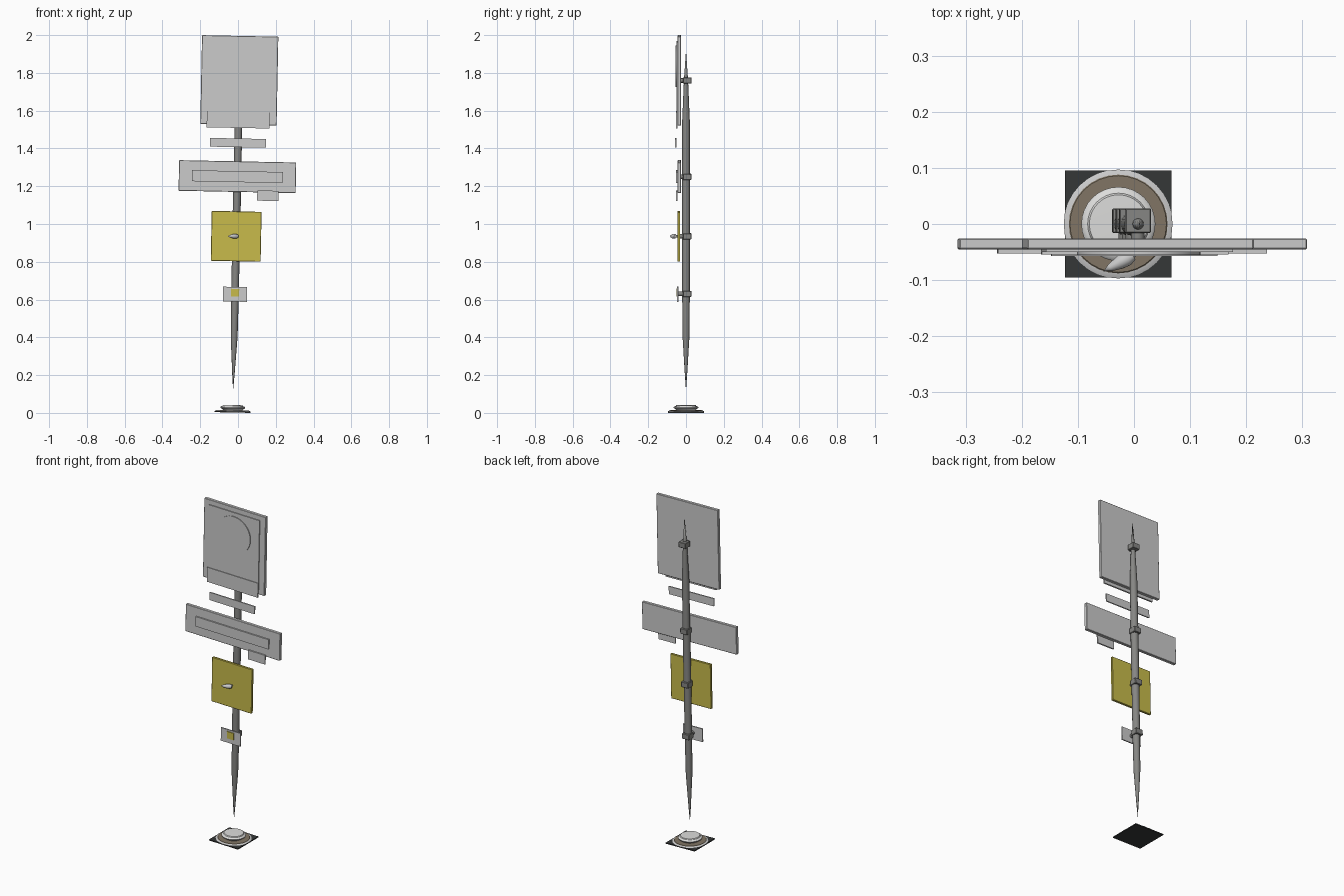
import bpy, bmesh, math
from mathutils import Matrix, Vector

cube = bpy.data.objects.get("Cube")
if cube:
    bpy.data.objects.remove(cube, do_unlink=True)

# The whole signpost leans slightly to its left about the pole tip
PIVOT = Vector((-0.026, 0, 0.12))
LEAN = (Matrix.Translation(PIVOT) @ Matrix.Rotation(math.radians(1.15), 4, 'Y')
        @ Matrix.Translation((0, 0, -PIVOT.z)))


def material(name, r, g, b):
    m = bpy.data.materials.new(name)
    m.use_nodes = True
    m.diffuse_color = (r, g, b, 1)
    m.node_tree.nodes["Principled BSDF"].inputs["Base Color"].default_value = (r, g, b, 1)
    return m


LIGHT = material("light grey", 0.6, 0.6, 0.6)
YELLOW = material("yellow", 0.58, 0.5, 0.07)
STEEL = material("steel grey", 0.24, 0.24, 0.23)
BLACK = material("charcoal", 0.035, 0.038, 0.038)
BROWN = material("brown", 0.22, 0.18, 0.13)
WHITE = material("off white", 0.72, 0.72, 0.71)


def finish(name, bm, mat, smooth=False):
    bmesh.ops.recalc_face_normals(bm, faces=bm.faces)
    mesh = bpy.data.meshes.new(name)
    bm.to_mesh(mesh)
    bm.free()
    mesh.materials.append(mat)
    ob = bpy.data.objects.new(name, mesh)
    bpy.context.collection.objects.link(ob)
    ob.matrix_world = LEAN
    if smooth:
        bpy.ops.object.select_all(action='DESELECT')
        ob.select_set(True)
        bpy.context.view_layer.objects.active = ob
        bpy.ops.object.shade_smooth_by_angle(angle=math.radians(40))
    return ob


def box(name, x, y, z, mat, bevel=0):
    """Box from (min, max) ranges, with x measured from the pole axis."""
    bm = bmesh.new()
    bmesh.ops.create_cube(bm, size=1)
    for v in bm.verts:
        v.co = [sum(r) / 2 + c * (r[1] - r[0]) for r, c in zip((x, y, z), v.co)]
    if bevel:
        bmesh.ops.bevel(bm, geom=bm.edges[:], offset=bevel, segments=1, affect='EDGES')
    return finish(name, bm, mat)


def lathe(name, profile, mat, sides=24, place=Matrix()):
    """Revolve (radius, height) points about z, then move the result."""
    bm = bmesh.new()
    verts = [bm.verts.new((r, 0, h)) for r, h in profile]
    edges = [bm.edges.new(pair) for pair in zip(verts, verts[1:])]
    bmesh.ops.spin(bm, geom=verts + edges, cent=(0, 0, 0), axis=(0, 0, 1),
                   angle=math.tau, steps=sides)
    bmesh.ops.remove_doubles(bm, verts=bm.verts, dist=0.00005)
    bmesh.ops.transform(bm, matrix=place, verts=bm.verts)
    return finish(name, bm, mat, True)


def facing_front(y, z):
    return Matrix.Translation((0, y, z)) @ Matrix.Rotation(math.pi / 2, 4, 'X')


# Pole, pointed at both ends
lathe("pole", [(0, 0.12), (0.006, 0.2), (0.018, 0.4), (0.02, 0.6), (0.021, 1.1),
               (0.02, 1.55), (0.011, 1.76), (0, 1.92)], STEEL, 16)

# Clamps and bolts behind each sign
for label, z in (("lowest", 0.63), ("lower", 0.935), ("middle", 1.25), ("upper", 1.76)):
    box(label + "_clamp", (-0.023, 0.023), (-0.016, 0.028), (z - 0.016, z + 0.016), STEEL, 0.002)
    lathe(label + "_bolt", [(0, 0), (0.012, 0), (0.012, 0.028), (0, 0.028)],
          STEEL, 12, facing_front(-0.014, z))

# Main sign: backing board, front plate, disc and lower band
box("main_board", (-0.202, 0.202), (-0.045, -0.026), (1.526, 1.996), LIGHT, 0.002)
box("main_plate", (-0.168, 0.165), (-0.05, -0.045), (1.509, 1.967), LIGHT)
box("main_band", (-0.168, 0.165), (-0.054, -0.05), (1.509, 1.595), LIGHT)
lathe("main_disc", [(0, 0), (0.11, 0), (0.11, 0.005), (0, 0.005)], LIGHT, 40,
      facing_front(-0.05, 1.835))

# Narrow strip below the main sign
box("narrow_strip", (-0.148, 0.148), (-0.057, -0.05), (1.407, 1.453), LIGHT)

# Wide sign with raised band and hanging tab
box("wide_board", (-0.31, 0.31), (-0.045, -0.026), (1.17, 1.332), LIGHT, 0.002)
box("wide_band", (-0.24, 0.24), (-0.053, -0.045), (1.222, 1.28), LIGHT)
box("wide_tab", (0.107, 0.219), (-0.053, -0.045), (1.126, 1.18), LIGHT)

# Yellow square sign with a pointed knob
box("yellow_board", (-0.132, 0.132), (-0.045, -0.031), (0.803, 1.067), YELLOW, 0.002)
direction = Vector((-0.88, -0.47, 0)).to_track_quat('Z', 'Y').to_matrix().to_4x4()
lathe("knob", [(0, 0), (0.009, 0), (0.013, 0.012), (0.012, 0.026), (0.007, 0.046), (0, 0.06)],
      LIGHT, 16, Matrix.Translation((0.008, -0.056, 0.935)) @ direction)
lathe("knob_stem", [(0, 0), (0.007, 0), (0.007, 0.016), (0, 0.016)],
      STEEL, 12, facing_front(-0.043, 0.935))

# Small sign with a yellow square
box("small_board", (-0.064, 0.064), (-0.047, -0.04), (0.589, 0.667), LIGHT)
box("small_square", (-0.022, 0.022), (-0.051, -0.047), (0.616, 0.657), YELLOW)

# Base: square plate, ring with a pale rim and rounded puck
box("base_plate", (-0.095, 0.095), (-0.095, 0.095), (0.002, 0.008), BLACK)
lathe("base_rim", [(0, 0.008), (0.097, 0.008), (0.088, 0.012), (0, 0.012)], LIGHT, 32)
lathe("base_ring", [(0, 0.012), (0.088, 0.012), (0.086, 0.014), (0, 0.014)], BROWN, 32)
lathe("base_puck", [(0, 0.014), (0.05, 0.014), (0.058, 0.022), (0.064, 0.024), (0.066, 0.029),
                    (0.062, 0.034), (0.055, 0.036), (0.052, 0.041), (0, 0.042)], WHITE, 32)
